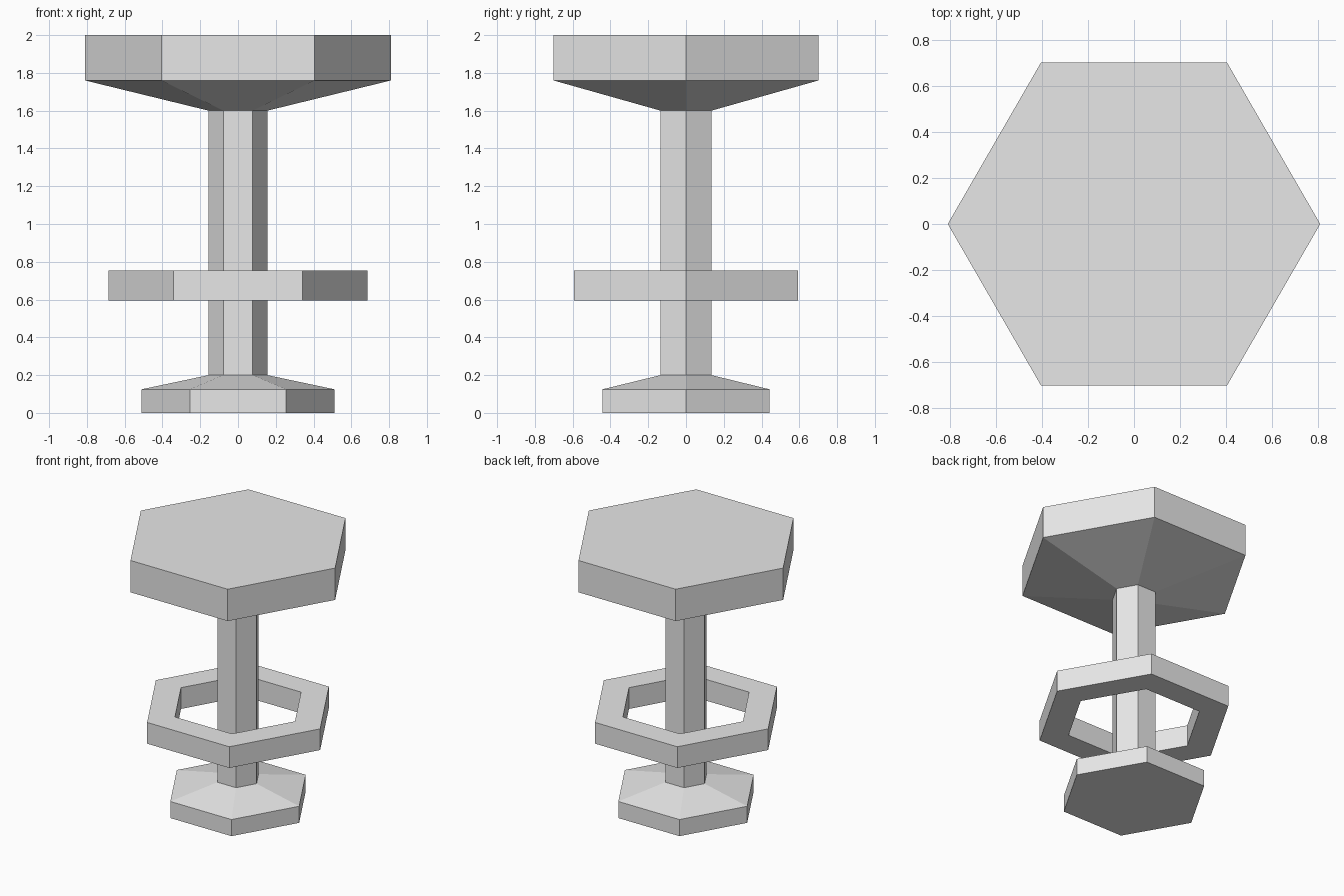
import bpy
import bmesh
from math import cos, sin, tau

SIDES = 6

if "Cube" in bpy.data.objects:
    bpy.data.objects.remove(bpy.data.objects["Cube"], do_unlink=True)

# Single plain grey finish
grey = bpy.data.materials.new("light_grey")
grey.use_nodes = True
grey.diffuse_color = (0.8, 0.8, 0.8, 1)
grey.node_tree.nodes["Principled BSDF"].inputs["Base Color"].default_value = (0.8, 0.8, 0.8, 1)


def hex_lathe(name, profile, cap_start=False, cap_end=False, closed=False):
    """Sweep (radius, height) points round the z axis as flat hexagonal bands."""
    bm = bmesh.new()
    rings = [[bm.verts.new((r * cos(tau * i / SIDES), r * sin(tau * i / SIDES), z))
              for i in range(SIDES)] for r, z in profile]
    pairs = list(zip(rings, rings[1:]))
    if closed:
        pairs.append((rings[-1], rings[0]))
    for low, high in pairs:
        for i in range(SIDES):
            j = (i + 1) % SIDES
            bm.faces.new((low[i], low[j], high[j], high[i]))
    if cap_start:
        bm.faces.new(rings[0][::-1])
    if cap_end:
        bm.faces.new(rings[-1])
    mesh = bpy.data.meshes.new(name)
    bm.to_mesh(mesh)
    bm.free()
    mesh.materials.append(grey)
    obj = bpy.data.objects.new(name, mesh)
    bpy.context.collection.objects.link(obj)
    return obj


POST = 0.155

# Foot plate with sloping top, meeting the post
hex_lathe("base", [(0.51, 0), (0.51, 0.125), (POST, 0.2)], cap_start=True)

# Central column
hex_lathe("post", [(POST, 0.2), (POST, 1.6)])

# Floating hexagonal foot ring
hex_lathe("foot_ring", [(0.685, 0.595), (0.685, 0.755), (0.475, 0.755), (0.475, 0.595)],
          closed=True)

# Seat with tapered underside
hex_lathe("seat", [(POST, 1.6), (0.81, 1.76), (0.81, 2)], cap_end=True)
